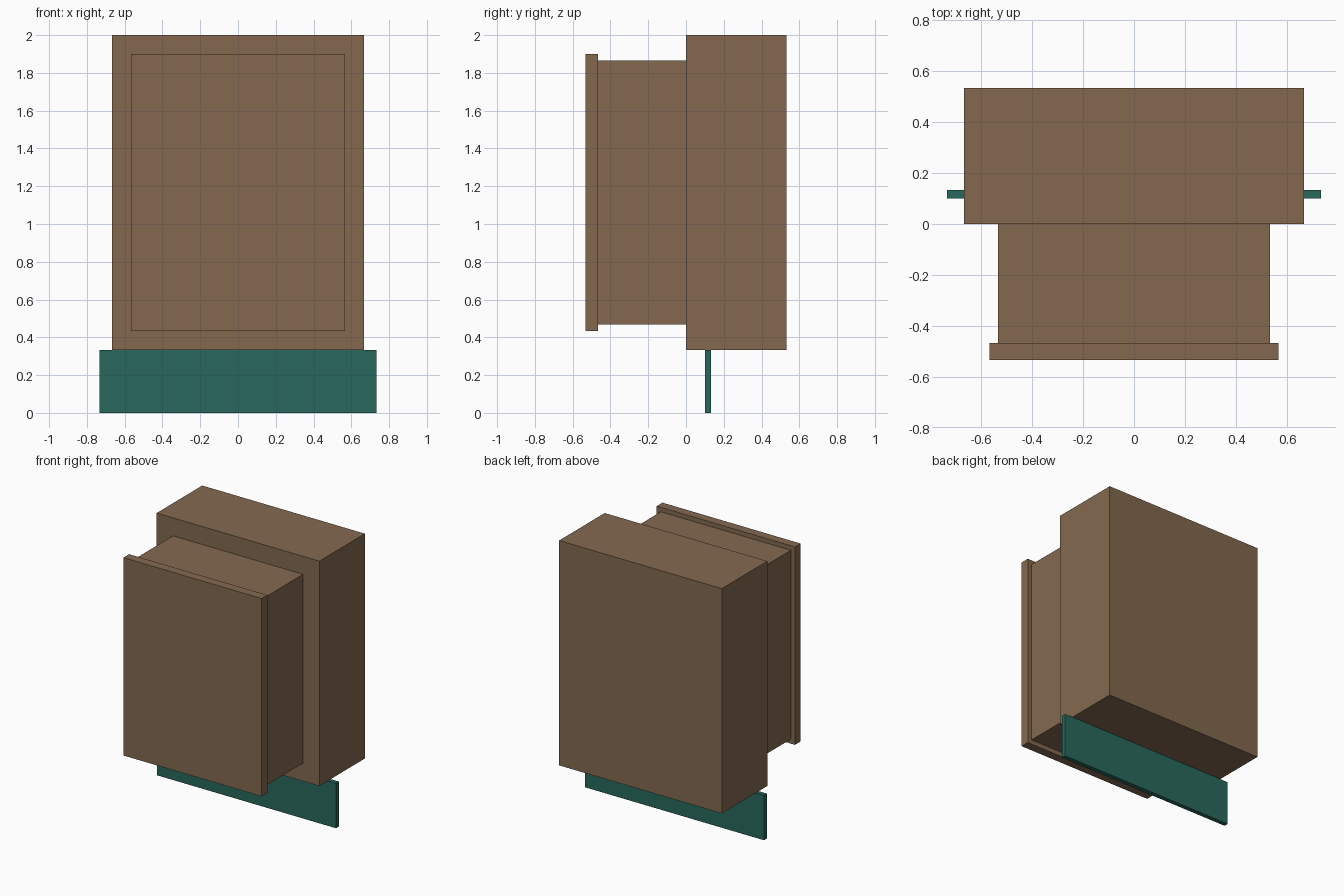
import bpy

if "Cube" in bpy.data.objects:
    bpy.data.objects.remove(bpy.data.objects["Cube"])

U = 1 / 15  # modelling grid step


def material(name, rgb):
    m = bpy.data.materials.new(name)
    m.diffuse_color = (*rgb, 1)
    m.use_nodes = True
    m.node_tree.nodes["Principled BSDF"].inputs["Base Color"].default_value = m.diffuse_color
    return m


def box(name, x, y, z, mat):
    """Box from (min, max) ranges given in grid steps."""
    ranges = (x, y, z)
    bpy.ops.mesh.primitive_cube_add(size=1)
    ob = bpy.context.object
    ob.name = name
    ob.location = [(a + b) / 2 * U for a, b in ranges]
    ob.scale = [(b - a) * U for a, b in ranges]
    bpy.ops.object.transform_apply(location=True, rotation=False, scale=True)
    ob.data.materials.append(mat)
    return ob


brown = material("brown", (0.227, 0.141, 0.078))
teal = material("teal", (0.021, 0.138, 0.109))

# Large rear block
box("rear_body", (-10, 10), (0, 8), (5, 30), brown)
# Narrower block projecting forward
box("front_body", (-8, 8), (-7, 0), (7, 28), brown)
# Thin rimmed plate on the front
box("front_plate", (-8.5, 8.5), (-8, -7), (6.5, 28.5), brown)
# Upright sheet hanging beneath the rear block
box("lower_sheet", (-11, 11), (1.5, 2), (0, 5), teal)
